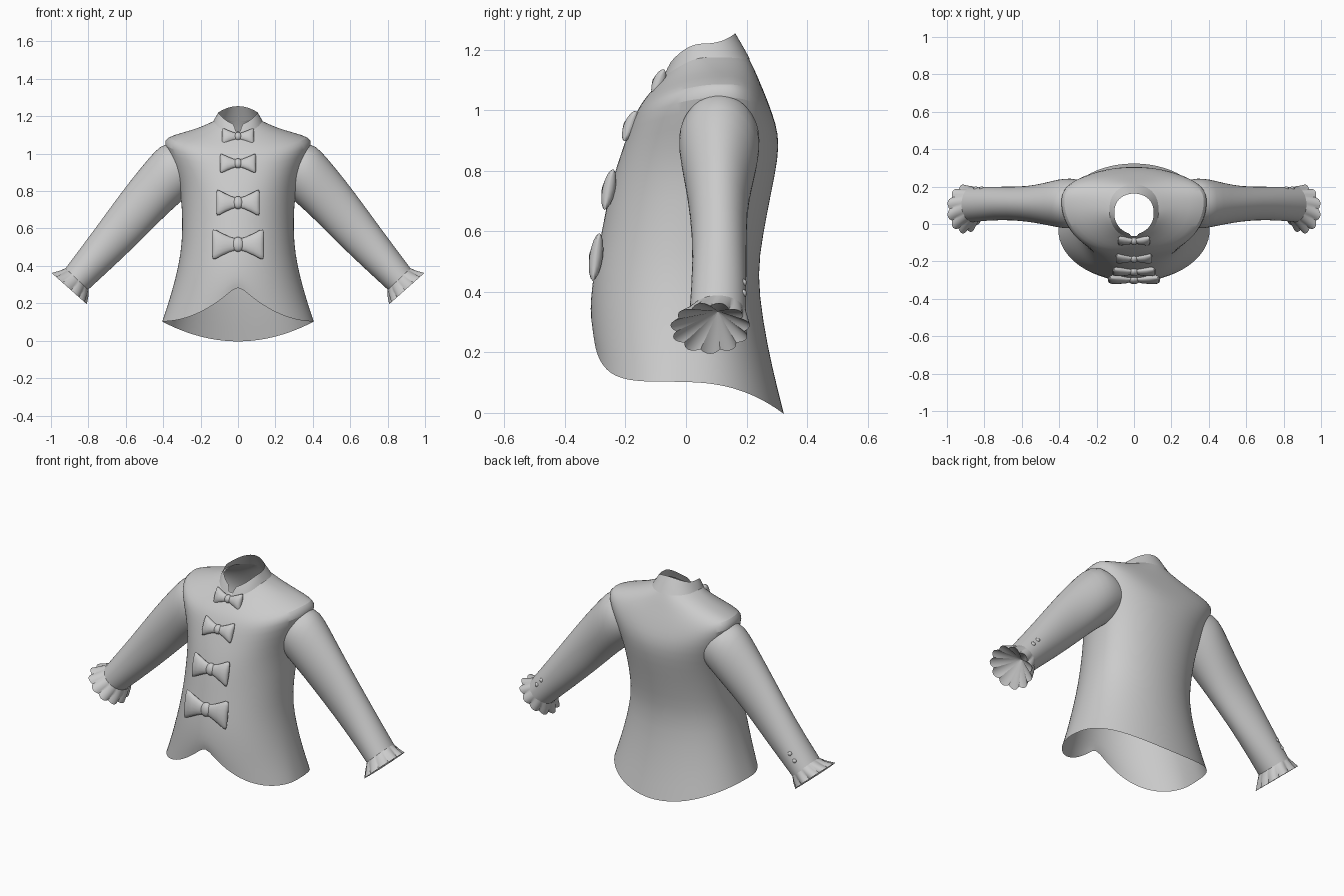
import bpy, bmesh
from math import sin, cos, pi, radians, copysign
from mathutils import Vector

if "Cube" in bpy.data.objects:
    bpy.data.objects.remove(bpy.data.objects["Cube"])

cloth = bpy.data.materials.new("grey cloth")
cloth.use_nodes = True
GREY = (0.6, 0.6, 0.6, 1)
cloth.diffuse_color = GREY
cloth.node_tree.nodes["Principled BSDF"].inputs["Base Color"].default_value = GREY


def finish(name, bm, subdiv=0, angle=40):
    """Turn a bmesh into a smooth shaded object."""
    bmesh.ops.recalc_face_normals(bm, faces=bm.faces)
    mesh = bpy.data.meshes.new(name)
    bm.to_mesh(mesh)
    bm.free()
    mesh.materials.append(cloth)
    ob = bpy.data.objects.new(name, mesh)
    bpy.context.collection.objects.link(ob)
    bpy.ops.object.select_all(action="DESELECT")
    bpy.context.view_layer.objects.active = ob
    ob.select_set(True)
    bpy.ops.object.shade_smooth_by_angle(angle=radians(angle))
    if subdiv:
        mod = ob.modifiers.new("soften", "SUBSURF")
        mod.levels = mod.render_levels = subdiv
    return ob


def loft(rings, closed=True, tip=None, caps=False):
    """Skin a list of point rings; tip closes the last ring to a point."""
    bm = bmesh.new()
    rows = [[bm.verts.new(p) for p in ring] for ring in rings]
    n = len(rows[0])
    span = range(n if closed else n - 1)
    for a, b in zip(rows, rows[1:]):
        for i in span:
            j = (i + 1) % n
            bm.faces.new((a[i], a[j], b[j], b[i]))
    if tip is not None:
        t = bm.verts.new(tip)
        for i in span:
            bm.faces.new((rows[-1][i], rows[-1][(i + 1) % n], t))
    if caps:
        bm.faces.new(rows[0])
        bm.faces.new(rows[-1])
    return bm


def body_point(t, w, yc, yf, yb, zf, zs, zb, square=1.0, peaked=False):
    """Point of a body ring: half width, side/front/back y, front/side/back z."""
    c, s = cos(t), sin(t)
    x = w * copysign(abs(c) ** square, c)
    if s < 0:
        blend = (1 - abs(c)) ** 2 if peaked else s * s
        return Vector((x, yc + (yc - yf) * s, zs + (zf - zs) * blend))
    return Vector((x, yc + (yb - yc) * s ** 0.8, zs + (zb - zs) * s * s))


# Torso, from neck to the swallow hem
SEG = 48
levels = [
    (0.115, 0.07, -0.065, 0.205, 1.12, 1.182, 1.175),
    (0.20, 0.10, -0.10, 0.225, 1.08, 1.14, 1.138, 0.95),
    (0.30, 0.115, -0.135, 0.245, 1.04, 1.112, 1.09, 0.9),
    (0.385, 0.12, -0.155, 0.262, 1.01, 1.087, 1.05, 0.85),
    (0.398, 0.12, -0.175, 0.285, 0.97, 1.055, 0.99, 0.85),
    (0.355, 0.105, -0.20, 0.307, 0.90, 0.95, 0.92, 0.9),
    (0.312, 0.08, -0.235, 0.305, 0.80, 0.83, 0.84, 0.95),
    (0.30, 0.05, -0.26, 0.28, 0.70, 0.71, 0.72),
    (0.298, 0.02, -0.28, 0.255, 0.59, 0.59, 0.59),
    (0.305, 0.0, -0.305, 0.235, 0.47, 0.47, 0.46),
    (0.335, -0.01, -0.316, 0.255, 0.37, 0.33, 0.30),
    (0.37, -0.02, -0.316, 0.285, 0.325, 0.21, 0.15),
    (0.406, -0.03, -0.308, 0.324, 0.298, 0.103, -0.004)]
turn = [2 * pi * i / SEG for i in range(SEG)]
finish("torso", loft([[body_point(t, *lv, peaked=k > 10) for t in turn]
                      for k, lv in enumerate(levels)]), 1)

# Standing collar, open at the throat
collar = []
for gap, lv in ((0.03, (0.132, 0.07, -0.085, 0.212, 1.085, 1.175, 1.168)),
                (0.1, (0.120, 0.06, -0.07, 0.188, 1.122, 1.196, 1.212)),
                (0.22, (0.106, 0.055, -0.054, 0.163, 1.155, 1.22, 1.254))):
    arc = [-pi / 2 + gap + (2 * pi - 2 * gap) * i / 40 for i in range(41)]
    collar.append([body_point(t, *lv) for t in arc])
finish("collar", loft(collar, closed=False), 1)


def arm_ring(side, top, low, yc, hw, n, pleat=0.0, folds=11):
    """Ring across the arm between a top and a low point in x, z."""
    top, low = Vector((top[0], 0, top[1])), Vector((low[0], 0, low[1]))
    mid, up = (top + low) / 2, (top - low) / 2
    pts = []
    for i in range(n):
        t = 2 * pi * i / n
        r = 1 - pleat * (1 - abs(sin(folds * t / 2)))
        p = mid + up * cos(t) * r + Vector((0, yc + hw * sin(t) * r, 0))
        pts.append((p.x * side, p.y, p.z))
    return pts


sleeve = [((0.30, 1.04), (0.24, 0.80), 0.11, 0.12),
          ((0.385, 1.062), (0.29, 0.755), 0.11, 0.138),
          ((0.44, 1.022), (0.37, 0.685), 0.11, 0.13),
          ((0.52, 0.925), (0.435, 0.62), 0.108, 0.112),
          ((0.62, 0.80), (0.52, 0.535), 0.107, 0.094),
          ((0.76, 0.605), (0.65, 0.41), 0.112, 0.088),
          ((0.925, 0.385), (0.805, 0.268), 0.105, 0.095)]
for side, word in ((1, "left"), (-1, "right")):
    finish(word + "_sleeve", loft([arm_ring(side, *r, 24) for r in sleeve]), 1)
    # Pleated cuff frill, its inside folded back to the wrist
    frill = [arm_ring(side, (0.922, 0.388), (0.800, 0.272), 0.105, 0.093, 88),
             arm_ring(side, (0.958, 0.375), (0.800, 0.238), 0.095, 0.11, 88, 0.07),
             arm_ring(side, (1.0, 0.365), (0.808, 0.195), 0.08, 0.132, 88, 0.14)]
    finish(word + "_cuff_frill", loft(frill, tip=(0.855 * side, 0.105, 0.335)))
    # Two small studs on the back of the wrist
    for k, (x, z) in enumerate(((0.845, 0.395), (0.815, 0.43))):
        bm = bmesh.new()
        bmesh.ops.create_uvsphere(bm, u_segments=12, v_segments=8, radius=0.013)
        bmesh.ops.translate(bm, verts=bm.verts, vec=(x * side, 0.188, z))
        finish(f"{word}_cuff_stud_{k + 1}", bm)

# Bows down the front: x, half height, half depth of one wing
wing = [(0.1, 0.4, 0.6), (0.3, 0.5, 0.85), (0.6, 0.74, 1.0),
        (0.85, 0.97, 0.95), (0.96, 1.0, 0.6), (1.0, 0.8, 0.15)]
profile = [(-x, h, d) for x, h, d in reversed(wing)] + wing
bows = [(-0.09, 1.092, 0.086, 0.047, 22), (-0.185, 0.948, 0.096, 0.054, 22),
        (-0.255, 0.738, 0.116, 0.069, 12), (-0.297, 0.515, 0.139, 0.08, 8)]
for k, (y, z, w, h, tilt) in enumerate(bows):
    depth = 0.018 + 0.06 * h
    bow = loft([[(x * w, d * depth * cos(t), hh * h * sin(t))
                 for t in turn[::3]] for x, hh, d in profile], caps=True)
    knot = bmesh.ops.create_uvsphere(bow, u_segments=16, v_segments=10, radius=1)
    bmesh.ops.scale(bow, verts=knot["verts"], vec=(w * 0.24, depth * 1.05, h * 0.5))
    ob = finish(f"bow_{k + 1}", bow, angle=60)
    ob.location = (0, y, z)
    ob.rotation_euler.x = -radians(tilt)
